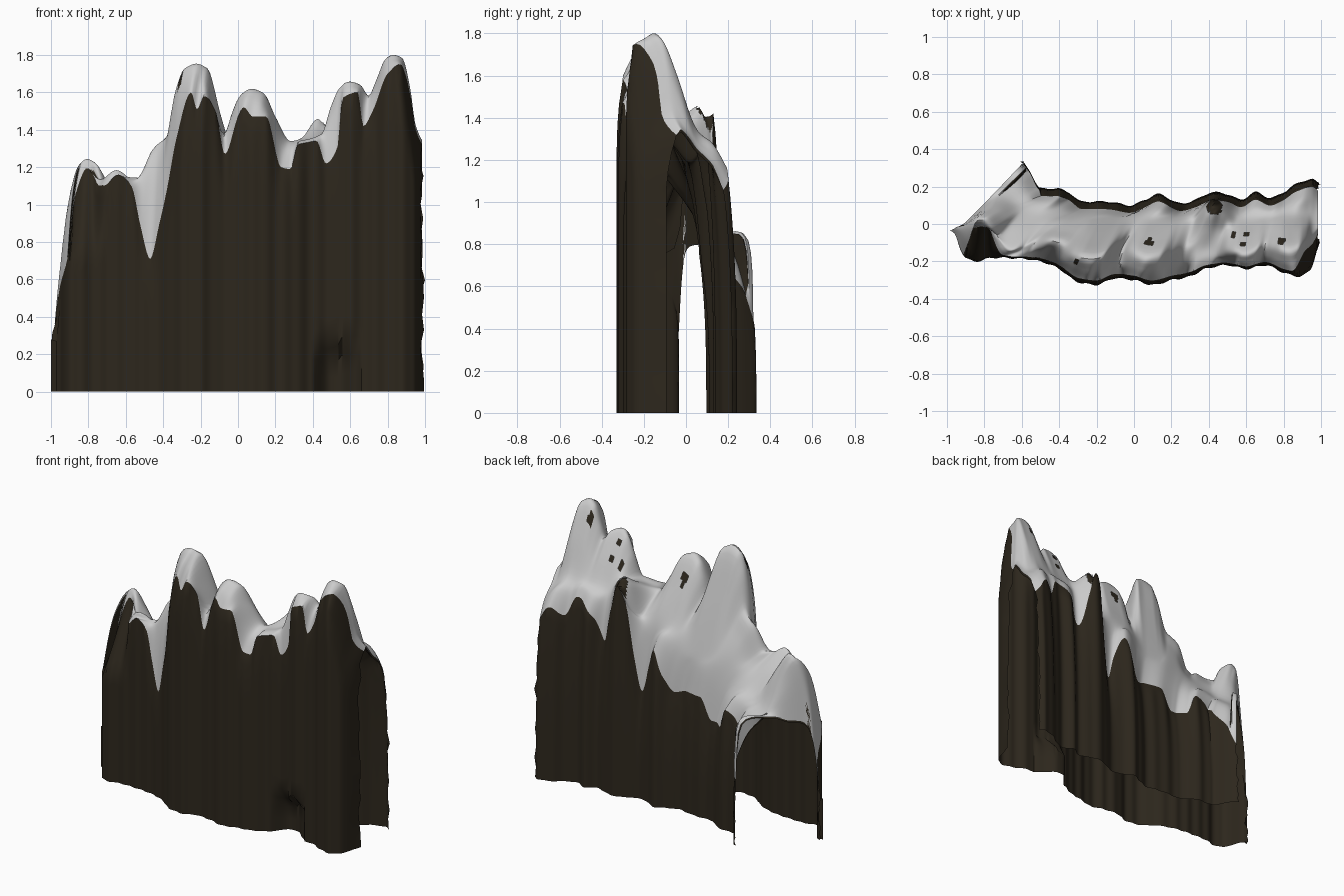
import bpy, bmesh, math, random
from mathutils import Vector

if "Cube" in bpy.data.objects:
    bpy.data.objects.remove(bpy.data.objects["Cube"])
random.seed(4)

# Profiles along x: each is a list of (x, value)
FRONT_Y = [(-1, -.03), (-.96, -.05), (-.93, -.13), (-.9, -.18), (-.85, -.2), (-.75, -.18), (-.6, -.185), (-.5, -.2),
           (-.4, -.24), (-.3, -.31), (-.2, -.325), (-.1, -.29), (.0, -.3), (.1, -.325), (.2, -.3), (.3, -.28),
           (.38, -.24), (.5, -.22), (.6, -.24), (.7, -.22), (.8, -.26), (.88, -.28), (.94, -.25), (.97, -.17), (1, -.04)]
BACK_Y = [(-.6, .33), (-.56, .29), (-.5, .19), (-.42, .19), (-.35, .17), (-.28, .12), (-.15, .12), (-.02, .1),
          (.06, .13), (.13, .16), (.25, .11), (.33, .13), (.42, .17), (.5, .16), (.57, .13), (.65, .17),
          (.73, .14), (.8, .17), (.86, .21), (.95, .24), (1, .21)]
RIDGE_Y = [(-.95, .0), (-.8, .03), (-.72, -.06), (-.64, -.13), (-.5, -.08), (-.4, -.1), (-.3, -.16), (-.22, -.17),
           (-.06, -.13), (.08, -.17), (.28, -.13), (.42, -.12), (.6, -.15), (.7, -.11), (.83, -.13), (.95, -.06), (1, -.01)]
RIDGE_Z = [(-1, .3), (-.95, .6), (-.91, .75), (-.87, 1.12), (-.84, 1.22), (-.8, 1.24), (-.75, 1.21), (-.72, 1.12),
           (-.64, 1.18), (-.57, 1.14), (-.52, 1.14), (-.45, 1.3), (-.37, 1.38), (-.32, 1.63), (-.28, 1.72),
           (-.22, 1.74), (-.16, 1.72), (-.1, 1.5), (-.06, 1.37), (-.02, 1.5), (.02, 1.58), (.08, 1.61),
           (.14, 1.59), (.2, 1.47), (.28, 1.34), (.36, 1.35), (.45, 1.38), (.5, 1.53), (.55, 1.63), (.6, 1.65),
           (.66, 1.63), (.7, 1.58), (.74, 1.66), (.79, 1.77), (.83, 1.79), (.88, 1.77), (.92, 1.62), (.95, 1.42), (1, 1.33)]
SNOW_FRONT_Z = [(-1, .3), (-.95, .57), (-.91, .72), (-.87, 1.05), (-.8, 1.2), (-.74, 1.1), (-.64, 1.16), (-.57, 1.1),
                (-.52, .88), (-.47, .71), (-.42, .9), (-.38, 1.08), (-.33, 1.35), (-.25, 1.6), (-.22, 1.51),
                (-.18, 1.58), (-.12, 1.5), (-.07, 1.27), (.0, 1.47), (.03, 1.52), (.08, 1.47), (.15, 1.47), (.23, 1.2),
                (.28, 1.19), (.32, 1.32), (.42, 1.34), (.47, 1.22), (.53, 1.3), (.56, 1.57), (.64, 1.6),
                (.67, 1.42), (.72, 1.5), (.8, 1.7), (.87, 1.75), (.9, 1.68), (.93, 1.54), (1, 1.3)]
SHELF_Y = [(-.75, .16), (-.6, .08), (-.4, .02), (.3, .02), (.43, .07), (.55, .02), (1, .05)]
SHELF_Z = [(-.8, .84), (-.65, .9), (-.45, .98), (-.25, 1.1), (-.1, 1.1), (.1, 1.2), (.32, 1.2), (.39, 1.42),
           (.43, 1.46), (.47, 1.42), (.56, 1.33), (.85, 1.36), (1, 1.25)]
SNOW_BACK_Z = [(-.6, .44), (-.55, .6), (-.47, .77), (-.4, .8), (-.34, .66), (-.25, .66), (-.16, .8), (-.05, .8),
               (.03, .78), (.1, .88), (.17, 1.04), (.23, .9), (.28, .72), (.33, .95), (.38, 1.32), (.43, 1.42),
               (.48, 1.25), (.55, 1.0), (.62, 1.15), (.75, 1.25), (.82, 1.12), (.9, 1.17), (1, 1.05)]
# How far the top of the front wall leans back towards the ridge line (0 to 1)
LEAN = [(-.78, .85), (-.7, .15), (.84, .15), (.92, .75)]


def curve(keys, x):
    """Monotone cubic lookup, so peaks stay where the keys put them."""
    if x <= keys[0][0]:
        return keys[0][1]
    if x >= keys[-1][0]:
        return keys[-1][1]
    i = next(k for k in range(len(keys) - 1) if keys[k + 1][0] >= x)
    s = lambda k: (keys[k + 1][1] - keys[k][1]) / (keys[k + 1][0] - keys[k][0])

    def tangent(k):
        if k == 0 or k == len(keys) - 1 or s(k - 1) * s(k) <= 0:
            return 0
        return 2 * s(k - 1) * s(k) / (s(k - 1) + s(k))
    h = keys[i + 1][0] - keys[i][0]
    t = (x - keys[i][0]) / h
    return ((2*t**3 - 3*t*t + 1) * keys[i][1] + (t**3 - 2*t*t + t) * h * tangent(i)
            + (3*t*t - 2*t**3) * keys[i + 1][1] + (t**3 - t*t) * h * tangent(i + 1))


def spline(pts, n):
    out = []
    for i in range(len(pts) - 1):
        a, b, c, d = pts[max(i-1, 0)], pts[i], pts[i+1], pts[min(i+2, len(pts)-1)]
        for j in range(n):
            t = j / n
            out.append(b + .5*t*((c - a) + t*((2*a - 5*b + 4*c - d) + t*(3*(b - c) + d - a))))
    return out + [pts[-1]]


def mix(a, b, t, tz):
    p = a.lerp(b, t)
    p.z = a.z + (b.z - a.z) * tz
    return p


def front_y(x, z, top):
    """Front wall depth: upright below, leaning back to the ridge near its top."""
    y, start = curve(FRONT_Y, x), (.74 if x < -.7 else top - .3)
    t = min(1, max(0, (z - start) / max(.05, top - start)))
    return y + (curve(RIDGE_Y, x) - .01 - y) * curve(LEAN, x) * t * (1 if x < -.7 else t)


def snow_section(u):
    """Cross-section of the top, front snow line over the ridge to the back snow line."""
    def at(k):
        left = -.98 + .38 * k
        return left + (.985 - left) * u
    x = at(0)
    z = min(curve(SNOW_FRONT_Z, x), curve(RIDGE_Z, x) - .02)
    f = Vector((x, front_y(x, z, z), z))
    x = at(.2)
    r = Vector((x, curve(RIDGE_Y, x), curve(RIDGE_Z, x)))
    x = at(.6)
    p = Vector((x, curve(SHELF_Y, x), curve(SHELF_Z, x)))
    x = at(1)
    b = Vector((x, curve(BACK_Y, x) - (.01 if x < -.5 else .04), curve(SNOW_BACK_Z, x)))
    # the back corner on the left drops steeply, elsewhere the slope is even
    drop = mix(p, b, .85, .08) if x < -.57 else mix(p, b, .6, .4)
    return spline([f, mix(f, r, .4, .7), r, mix(r, p, .5, .45), p, drop, b], 5)


def rock_section(u, top):
    """Front wall, a roof just under the snow, and the back wall."""
    f, b, n = top[0], top[-1], 16
    end = (u == 0) or (u == 1)
    by = curve(BACK_Y, b.x)
    pts = []
    for j in range(n):
        z = f.z * j / n
        cave = .1 * max(0, 1 - ((f.x - .53) / .13)**2) * (1 if z < .2 else max(0, 1 - (z - .2) / .06))
        rag = random.uniform(-.018, .012) if end else 0
        pts.append(Vector((f.x + rag, front_y(f.x, z, f.z) + cave + .004*math.sin(70*f.x), z)))
    ry = top[10].y
    for i, p in enumerate(top):
        s = math.sin(math.pi * i / (len(top) - 1))
        pts.append(Vector((p.x, p.y + (ry - p.y) * .07 * s, p.z - .016 * s)))
    for j in range(n - 1, -1, -1):
        t = j / n
        rag = random.uniform(-.012, .015) if end else 0
        pts.append(Vector((b.x + rag, by + (b.y - by) * t**3 + .004*math.sin(60*b.x), b.z * t)))
    return pts


def sheet(name, rows, mat=None, holes=()):
    bm = bmesh.new()
    grid = [[bm.verts.new(p) for p in row] for row in rows]
    for a, b in zip(grid, grid[1:]):
        for j in range(len(a) - 1):
            c = (a[j].co + b[j + 1].co) / 2
            if any(math.hypot(c.x - hx, c.y - hy) < hr for hx, hy, hr in holes):
                continue
            bm.faces.new((a[j], b[j], b[j + 1], a[j + 1]))
    me = bpy.data.meshes.new(name)
    bm.to_mesh(me)
    bm.free()
    ob = bpy.data.objects.new(name, me)
    bpy.context.collection.objects.link(ob)
    if mat:
        me.materials.append(mat)
    bpy.ops.object.select_all(action='DESELECT')
    ob.select_set(True)
    bpy.context.view_layer.objects.active = ob
    bpy.ops.object.shade_smooth_by_angle(angle=math.radians(50))


rock_mat = bpy.data.materials.new("dark_rock")
rock_mat.diffuse_color = (.026, .02, .012, 1)
rock_mat.use_nodes = True
rock_mat.node_tree.nodes["Principled BSDF"].inputs["Base Color"].default_value = rock_mat.diffuse_color

# Hollow rock ridge and the snow sheet lying on it, with small bare patches
N = 200
us = [i / N for i in range(N + 1)]
tops = [snow_section(u) for u in us]
sheet("rock_ridge", [rock_section(u, t) for u, t in zip(us, tops)], rock_mat)
bare = [(.08, -.1, .022), (.53, -.06, .014), (.58, -.11, .014), (.6, -.05, .012),
        (.79, -.09, .018), (-.31, -.2, .014), (.43, .09, .04)]
sheet("snow_cap", tops, None, bare)

# Ragged sliver at the foot of the left edge
sheet("left_foot", [[Vector((x, y, z)) for z in (0, h*.5, h)]
                    for x, y, h in [(-1, -.05, .28), (-.97, -.045, .27), (-.95, -.07, .5)]], rock_mat)
